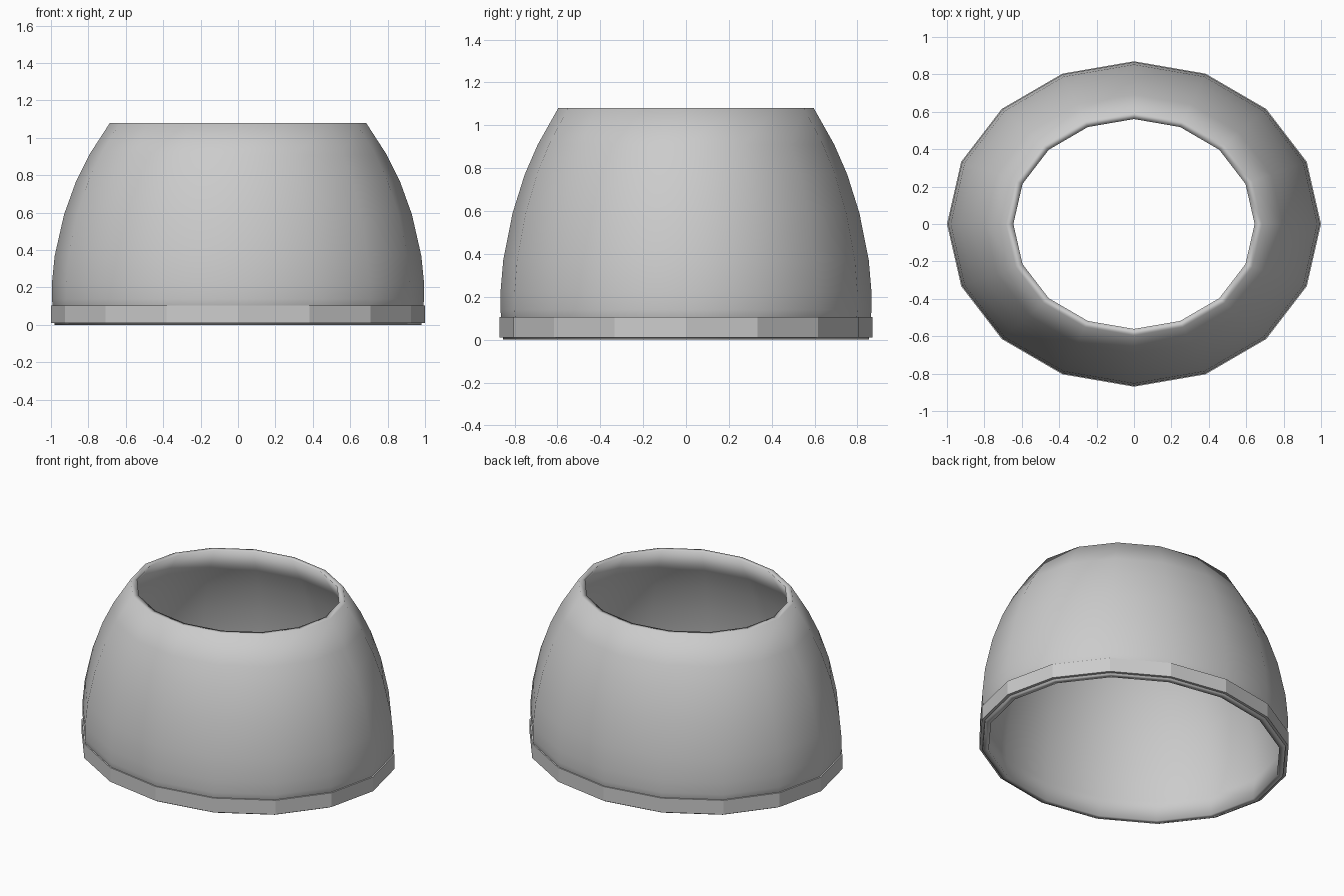
import bpy
import bmesh
from math import cos, sin, tau

cube = bpy.data.objects.get("Cube")
if cube:
    bpy.data.objects.remove(cube)

SIDES = 16
DEPTH = 0.87  # oval: depth relative to width

grey = bpy.data.materials.new("light grey")
grey.use_nodes = True
colour = (0.6, 0.6, 0.6, 1)
grey.diffuse_color = colour
grey.node_tree.nodes["Principled BSDF"].inputs["Base Color"].default_value = colour


def lathe(name, profile, smooth):
    """Sweep a closed (radius, z) profile round an oval."""
    bm = bmesh.new()
    rings = []
    for i in range(SIDES):
        a = tau * i / SIDES
        rings.append([bm.verts.new((r * cos(a), r * sin(a) * DEPTH, z))
                      for r, z in profile])
    n = len(profile)
    for i in range(SIDES):
        here, after = rings[i], rings[(i + 1) % SIDES]
        for j in range(n):
            k = (j + 1) % n
            face = bm.faces.new((here[j], after[j], after[k], here[k]))
            face.smooth = smooth
    bmesh.ops.recalc_face_normals(bm, faces=bm.faces)
    mesh = bpy.data.meshes.new(name)
    bm.to_mesh(mesh)
    bm.free()
    mesh.materials.append(grey)
    obj = bpy.data.objects.new(name, mesh)
    bpy.context.collection.objects.link(obj)
    return obj


# Tapering shell: outer wall upwards, then the inner wall back down
outer = [(0.98, 0.0), (0.995, 0.14), (0.995, 0.22), (0.98, 0.37), (0.93, 0.59),
         (0.865, 0.77), (0.795, 0.91), (0.685, 1.08)]
inner = [(r - 0.04, z) for r, z in reversed(outer)]
lathe("shell", outer + inner, True)

# Flat-sided band round the base
lathe("base_band", [(1.0, 0.01), (1.0, 0.105), (0.96, 0.105), (0.96, 0.01)], False)
